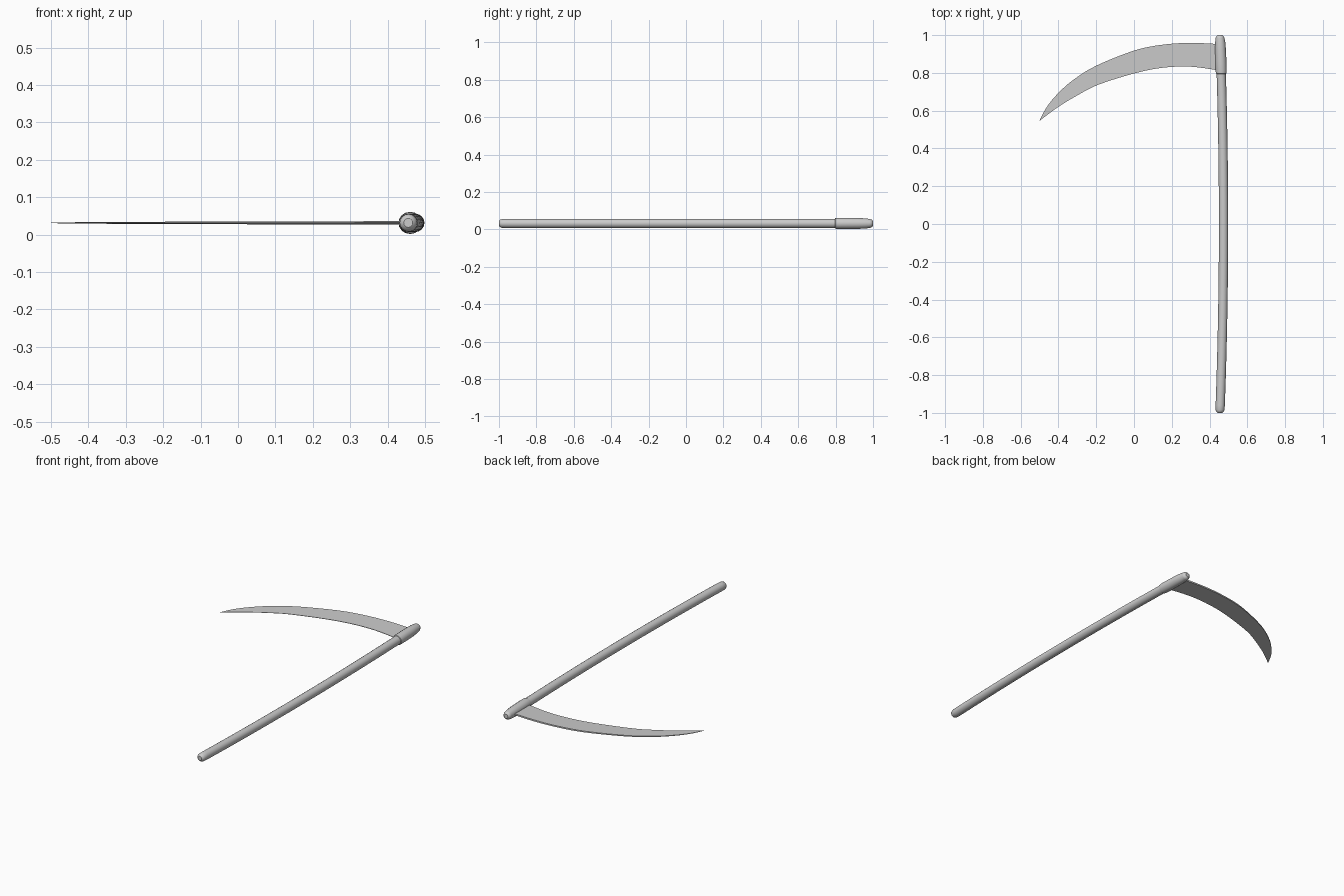
import bpy, bmesh, math

if "Cube" in bpy.data.objects:
    bpy.data.objects.remove(bpy.data.objects["Cube"])

ZC = 0.0315  # height of the scythe's centre plane


def loft(name, rings):
    """Skin a list of closed rings, capping both ends."""
    bm = bmesh.new()
    vs = [[bm.verts.new(p) for p in r] for r in rings]
    n = len(rings[0])
    for a, b in zip(vs, vs[1:]):
        for i in range(n):
            j = (i + 1) % n
            bm.faces.new((a[i], a[j], b[j], b[i]))
    bm.faces.new(vs[0][::-1])
    bm.faces.new(vs[-1])
    bmesh.ops.recalc_face_normals(bm, faces=bm.faces)
    me = bpy.data.meshes.new(name)
    bm.to_mesh(me)
    bm.free()
    ob = bpy.data.objects.new(name, me)
    bpy.context.collection.objects.link(ob)
    bpy.ops.object.select_all(action='DESELECT')
    bpy.context.view_layer.objects.active = ob
    ob.select_set(True)
    bpy.ops.object.shade_smooth_by_angle(angle=math.radians(35))
    return ob


def bow(y):
    """Slight outward bow of the handle."""
    return 0.474 - 0.019 * y * y


def rod(name, stations, sides=16):
    rings = []
    for y, r in stations:
        rings.append([(bow(y) + r * math.cos(2 * math.pi * i / sides), y,
                       ZC + r * math.sin(2 * math.pi * i / sides))
                      for i in range(sides)])
    return loft(name, rings)


# Bowed wooden handle with rounded ends
R = 0.0245
end = [(1.0, 0.012), (0.995, 0.019), (0.985, 0.0235)]
body = [(-0.96 + 0.12 * i, R) for i in range(17)]
rod("handle", [(-y, r) for y, r in end] + body + [(y, r) for y, r in end[::-1]])

# Thicker head that holds the blade
rod("blade_socket", [(0.795, 0.024), (0.798, 0.028), (0.81, 0.0295), (0.86, 0.0295),
                     (0.92, 0.029), (0.96, 0.027), (0.985, 0.0235)])


def spline(pts, steps=4):
    """Catmull-Rom smoothing of a short point list."""
    p = [pts[0]] + pts + [pts[-1]]
    out = []
    for k in range(1, len(p) - 2):
        for s in range(steps):
            t = s / steps
            out.append([0.5 * (2 * b + (c - a) * t + (2 * a - 5 * b + 4 * c - d) * t * t
                               + (3 * b - a - 3 * c + d) * t ** 3)
                        for a, b, c, d in zip(*p[k - 1:k + 3])])
    return out + [list(pts[-1])]


# Curved blade: (spine x, spine y, edge x, edge y, half thickness)
stations = [(0.455, 0.952, 0.455, 0.812, 0.0045),
            (0.30, 0.959, 0.30, 0.833, 0.0043),
            (0.15, 0.949, 0.15, 0.827, 0.004),
            (0.0, 0.918, 0.0, 0.797, 0.0036),
            (-0.20, 0.838, -0.19, 0.737, 0.003),
            (-0.32, 0.764, -0.30, 0.681, 0.0025),
            (-0.40, 0.694, -0.39, 0.627, 0.002),
            (-0.46, 0.622, -0.452, 0.583, 0.0014),
            (-0.50, 0.549, -0.499, 0.547, 0.0006)]
rings = []
for sx, sy, ex, ey, h in spline(stations):
    g = h * 0.3
    rings.append([(sx, sy, ZC + h), (sx, sy, ZC - h), (ex, ey, ZC - g), (ex, ey, ZC + g)])
loft("blade", rings)
